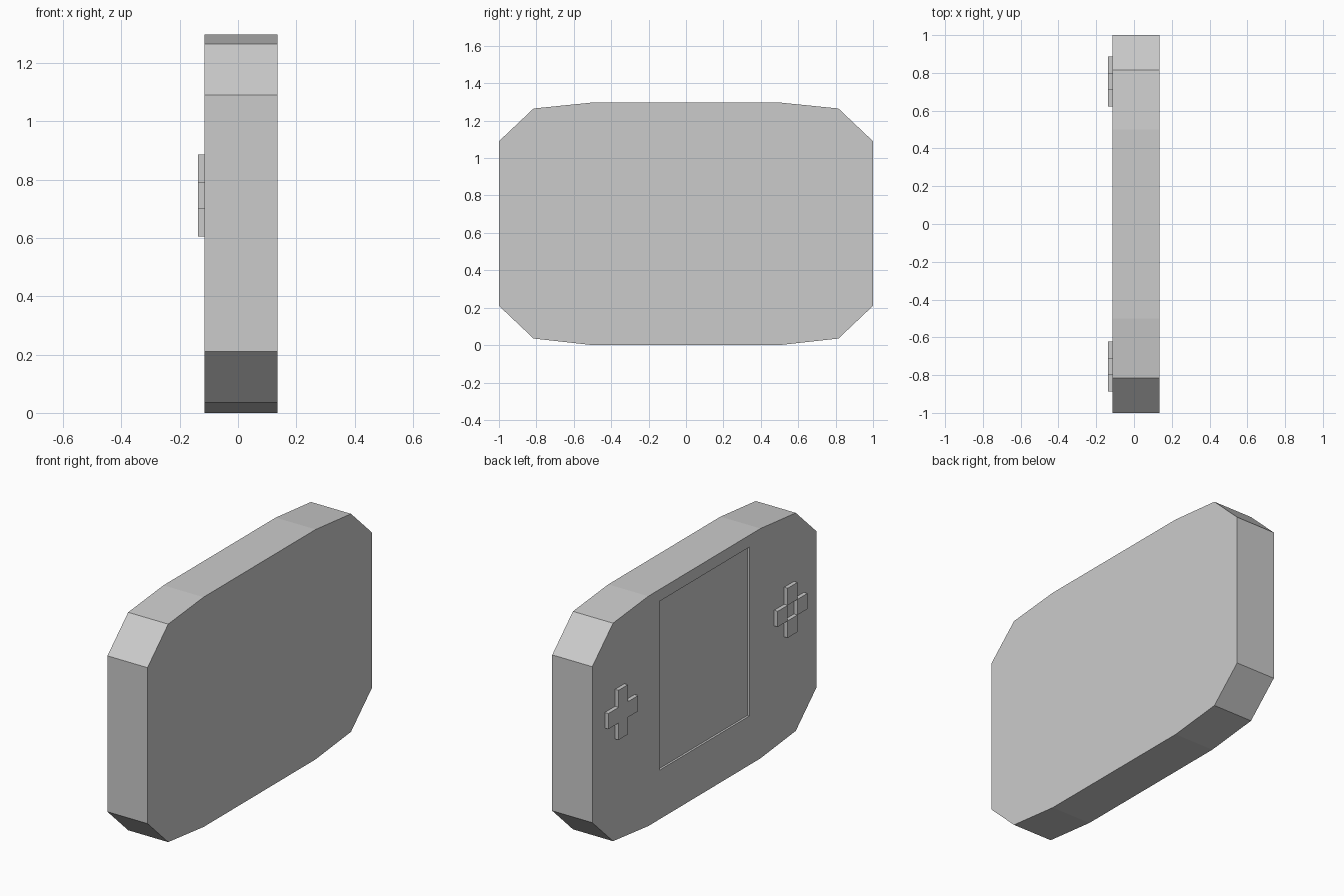
import bpy, bmesh

if "Cube" in bpy.data.objects:
    bpy.data.objects.remove(bpy.data.objects["Cube"])

BACK, FACE, BUTTON = 0.135, -0.115, -0.137   # x of rear, face plate and button tops
CY, CZ = 0.755, 0.745                        # centre of each button cluster
IN, OUT = 0.044, 0.14                        # arm half width, arm reach


def prism(name, outlines, x0, x1):
    """Extrude closed (y, z) outlines along x into one object."""
    bm = bmesh.new()
    for outline in outlines:
        face = bm.faces.new([bm.verts.new((x0, y, z)) for y, z in outline])
        ext = bmesh.ops.extrude_face_region(bm, geom=[face])
        moved = [v for v in ext["geom"] if isinstance(v, bmesh.types.BMVert)]
        bmesh.ops.translate(bm, verts=moved, vec=(x1 - x0, 0, 0))
    bmesh.ops.recalc_face_normals(bm, faces=bm.faces)
    mesh = bpy.data.meshes.new(name)
    bm.to_mesh(mesh)
    bm.free()
    obj = bpy.data.objects.new(name, mesh)
    bpy.context.collection.objects.link(obj)
    return obj


def rect(y0, y1, z0, z1):
    return [(y0, z0), (y1, z0), (y1, z1), (y0, z1)]


# Console body: chamfered outline mirrored from its right half
half = [(0.5, 0), (0.815, 0.035), (1, 0.21), (1, 1.09), (0.815, 1.265), (0.5, 1.297)]
body = prism("console_body", [half + [(-y, z) for y, z in reversed(half)]], FACE, BACK)

# Shallow screen recess
cutter = prism("screen_cutter", [rect(-0.4, 0.4, 0.277, 1.23)], FACE - 0.1, FACE + 0.012)
cutter.hide_render = True
cutter.hide_viewport = True
cut = body.modifiers.new("screen_recess", 'BOOLEAN')
cut.operation = 'DIFFERENCE'
cut.solver = 'EXACT'
cut.object = cutter

# Directional pad: one solid plus
w, h = IN, OUT
quarter = [(w, h), (w, w), (h, w)]
plus = []
for i in range(4):
    plus += reversed(quarter)
    quarter = [(-z, y) for y, z in quarter]
prism("direction_pad", [[(CY + y * 0.95, CZ + z) for y, z in plus]], FACE, BUTTON)

# Action buttons: four separate blocks around an open centre
blocks = []
for s in (-1, 1):
    blocks.append(rect(-CY - w, -CY + w, *sorted((CZ + s * w, CZ + s * h))))
    blocks.append(rect(*sorted((-CY + s * w, -CY + s * 0.133)), CZ - w, CZ + w))
for i, block in enumerate(blocks):
    prism(f"action_button_{i + 1}", [block], FACE, BUTTON)
